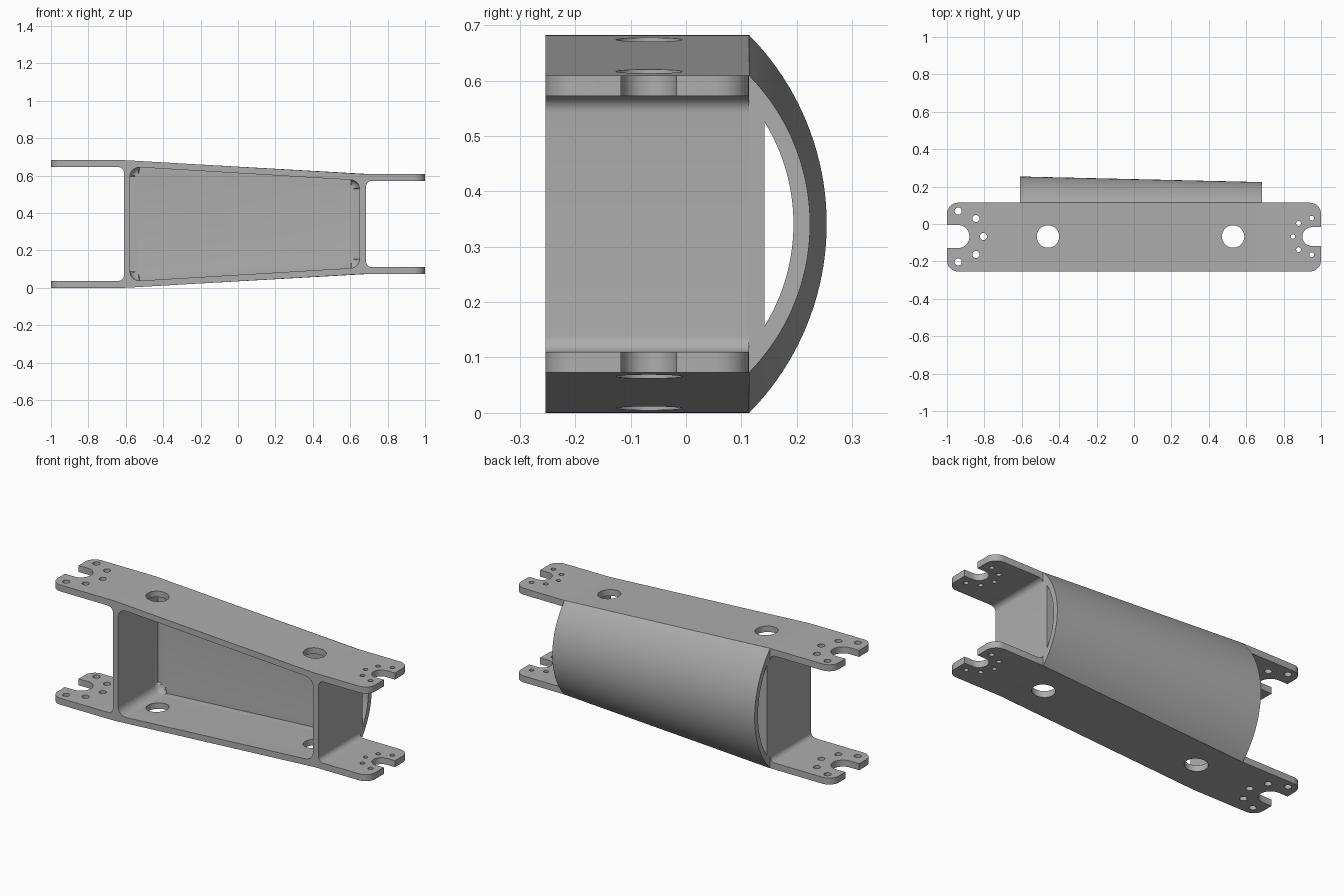
import bpy, bmesh, math
from mathutils import Vector

cube = bpy.data.objects.get("Cube")
if cube:
    bpy.data.objects.remove(cube, do_unlink=True)

grey = bpy.data.materials.new("satin grey")
grey.use_nodes = True
colour = (0.42, 0.42, 0.42, 1)
grey.diffuse_color = colour
grey.node_tree.nodes["Principled BSDF"].inputs["Base Color"].default_value = colour

MID = 0.341            # height of the symmetry plane
FRONT, BACK = -0.254, 0.114
HOLE_Y = -0.067        # centre line of slots and holes


def rounded(corners, steps=8):
    """Fillet each (a, b, radius) corner of a closed outline."""
    out = []
    for i, (a, b, r) in enumerate(corners):
        p = Vector((a, b))
        if r == 0:
            out.append(p)
            continue
        u = (Vector(corners[i - 1][:2]) - p).normalized()
        v = (Vector(corners[(i + 1) % len(corners)][:2]) - p).normalized()
        half = u.angle(v) / 2
        centre = p + (u + v).normalized() * r / math.sin(half)
        s = p + u * r / math.tan(half) - centre
        e = p + v * r / math.tan(half) - centre
        sweep = s.angle_signed(e)
        for k in range(steps + 1):
            t = -sweep * k / steps
            out.append(centre + Vector((s.x * math.cos(t) - s.y * math.sin(t),
                                        s.x * math.sin(t) + s.y * math.cos(t))))
    return out


def finish(name, bm):
    bmesh.ops.recalc_face_normals(bm, faces=bm.faces)
    mesh = bpy.data.meshes.new(name)
    bm.to_mesh(mesh)
    bm.free()
    mesh.materials.append(grey)
    obj = bpy.data.objects.new(name, mesh)
    bpy.context.collection.objects.link(obj)
    return obj


def prism(name, outline, low, high, axis, bevel=0):
    """Extrude an outline along y or z, optionally rounding the far rim."""
    bm = bmesh.new()
    place = (lambda p, d: (p.x, d, p.y)) if axis == "y" else (lambda p, d: (p.x, p.y, d))
    near = [bm.verts.new(place(p, low)) for p in outline]
    far = [bm.verts.new(place(p, high)) for p in outline]
    bm.faces.new(near)
    cap = bm.faces.new(far)
    for i in range(len(near)):
        bm.faces.new((near[i - 1], near[i], far[i], far[i - 1]))
    if bevel:
        bmesh.ops.bevel(bm, geom=list(cap.edges), offset=bevel, segments=6,
                        profile=0.5, affect="EDGES")
    return finish(name, bm)


def combine(target, tool, operation):
    mod = target.modifiers.new("cut", "BOOLEAN")
    mod.object, mod.operation, mod.solver = tool, operation, "EXACT"
    bpy.context.view_layer.objects.active = target
    bpy.ops.object.modifier_apply(modifier=mod.name)
    bpy.data.objects.remove(tool, do_unlink=True)


def smooth(obj, angle=30):
    bpy.ops.object.select_all(action="DESELECT")
    obj.select_set(True)
    bpy.context.view_layer.objects.active = obj
    bpy.ops.object.shade_smooth_by_angle(angle=math.radians(angle))


# Tapered frame side profile: lower half, then mirrored for the upper half
lower = [(-0.61, 0.037, 0.03), (-1, 0.037, 0), (-1, 0, 0), (-0.6, 0, 0.6),
         (0.66, 0.073, 0.6), (1, 0.073, 0), (1, 0.11, 0), (0.685, 0.11, 0.03)]
upper = [(x, 2 * MID - z, r) for x, z, r in reversed(lower)]
frame = prism("tapered_frame", rounded(lower + upper), FRONT, BACK, "y")

# Plan shape: rounded ends with open round-bottomed slots
sw, nw = 0.062, 0.05
plan = [(-1, FRONT, 0.06), (1, FRONT, 0.06),
        (1, HOLE_Y - nw, 0), (0.9, HOLE_Y - nw, nw * 0.99),
        (0.9, HOLE_Y + nw, nw * 0.99), (1, HOLE_Y + nw, 0),
        (1, BACK, 0.06), (-1, BACK, 0.06),
        (-1, HOLE_Y + sw, 0), (-0.88, HOLE_Y + sw, sw * 0.99),
        (-0.88, HOLE_Y - sw, sw * 0.99), (-1, HOLE_Y - sw, 0)]
combine(frame, prism("plan_cutter", rounded(plan), -0.1, 0.8, "z"), "INTERSECT")

# Open front recess with filleted corners and floor
recess = [(-0.578, 0.035, 0.05), (0.65, 0.108, 0.05),
          (0.65, 2 * MID - 0.108, 0.05), (-0.578, 2 * MID - 0.035, 0.05)]
combine(frame, prism("recess_cutter", rounded(recess), -0.4, 0.108, "y", 0.035), "DIFFERENCE")

# Lightening holes and bolt holes through both plates
holes = [(-0.46, 0, 0.06), (0.53, 0, 0.06), (-0.805, 0, 0.019), (0.85, 0, 0.012)]
for side in (-1, 1):
    holes += [(-0.94, side * 0.136, 0.019), (-0.845, side * 0.096, 0.019),
              (0.95, side * 0.098, 0.013), (0.88, side * 0.07, 0.013)]
for x, dy, r in holes:
    ring = [Vector((x + r * math.cos(k * math.pi / 16),
                    HOLE_Y + dy + r * math.sin(k * math.pi / 16))) for k in range(32)]
    combine(frame, prism("hole_cutter", ring, -0.1, 0.8, "z"), "DIFFERENCE")
smooth(frame)

# Thick web behind the recess, tapering with the frame
web = [Vector(p) for p in ((-0.61, MID - 0.3), (0.685, MID - 0.23),
                           (0.685, MID + 0.23), (-0.61, MID + 0.3))]
smooth(prism("back_web", web, 0.11, 0.142, "y"))


# Curved back shell: a hollow arc lofted from the large end to the small end
def arc_section(half, depth, wall=0.03, steps=40):
    radius = (half ** 2 + depth ** 2) / (2 * depth)
    centre = BACK + depth - radius
    points = []
    for r, direction in ((radius, 1), (radius - wall, -1)):
        limit = math.acos((BACK - centre) / r)
        for k in range(steps + 1):
            t = direction * limit * (2 * k / steps - 1)
            points.append((centre + r * math.cos(t), MID + r * math.sin(t)))
    return points


bm = bmesh.new()
ends = [[bm.verts.new((x, y, z)) for y, z in arc_section(half, depth)]
        for x, half, depth in ((-0.61, 0.341, 0.14), (0.685, 0.268, 0.11))]
for loop in ends:
    bm.faces.new(loop)
for i in range(len(ends[0])):
    bm.faces.new((ends[0][i - 1], ends[0][i], ends[1][i], ends[1][i - 1]))
smooth(finish("curved_back_shell", bm))
